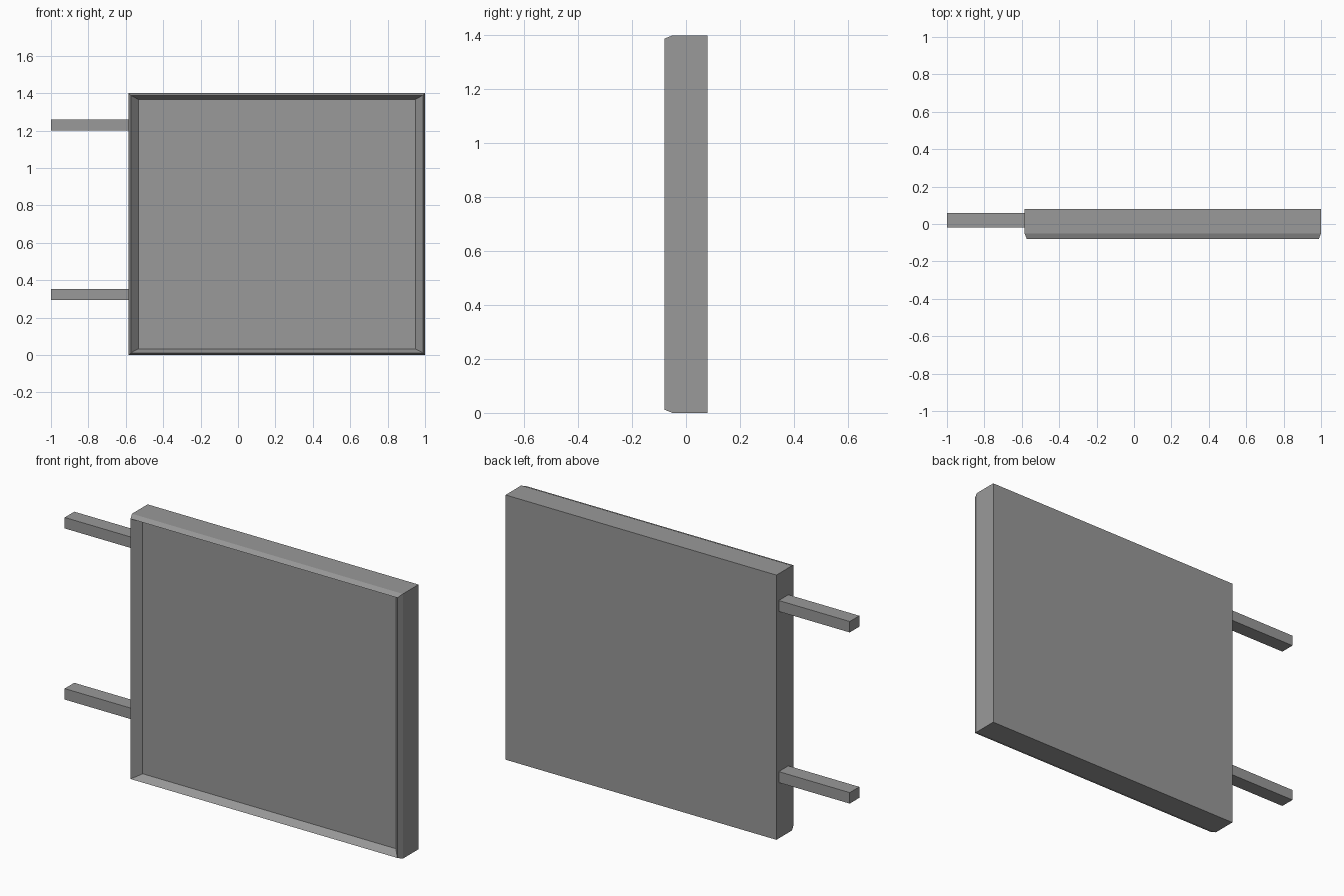
import bpy, bmesh

cube = bpy.data.objects.get("Cube")
if cube:
    bpy.data.objects.remove(cube, do_unlink=True)

grey = bpy.data.materials.new("plain grey")
grey.use_nodes = True
COLOUR = (0.32, 0.32, 0.32, 1)
grey.diffuse_color = COLOUR
grey.node_tree.nodes["Principled BSDF"].inputs["Base Color"].default_value = COLOUR


def lofted(name, x0, x1, z0, z1, sections):
    """Stack rectangles given as (y, x inset, z inset), back to front, and cap the ends."""
    bm = bmesh.new()
    rings = []
    for y, ix, iz in sections:
        a, b, c, d = x0 + ix, x1 - ix, z0 + iz, z1 - iz
        rings.append([bm.verts.new((x, y, z)) for x, z in ((a, c), (b, c), (b, d), (a, d))])
    for r, s in zip(rings, rings[1:]):
        for i in range(4):
            j = (i + 1) % 4
            bm.faces.new((r[i], r[j], s[j], s[i]))
    bm.faces.new(rings[0])
    bm.faces.new(rings[-1])
    bmesh.ops.recalc_face_normals(bm, faces=bm.faces)
    mesh = bpy.data.meshes.new(name)
    bm.to_mesh(mesh)
    bm.free()
    mesh.materials.append(grey)
    obj = bpy.data.objects.new(name, mesh)
    bpy.context.collection.objects.link(obj)
    return obj


# Panel: flat back, chamfered outer rim, sloped inner rim down to the recessed face
lofted("sign_panel", -0.585, 1, 0, 1.4,
       [(0.08, 0, 0), (-0.05, 0, 0), (-0.08, 0.012, 0.012), (-0.035, 0.052, 0.033)])

# Two mounting bars on the right side
for name, z in (("lower_bar", 0.295), ("upper_bar", 1.2)):
    lofted(name, -1, -0.585, z, z + 0.058, [(0.06, 0, 0), (-0.02, 0, 0)])
